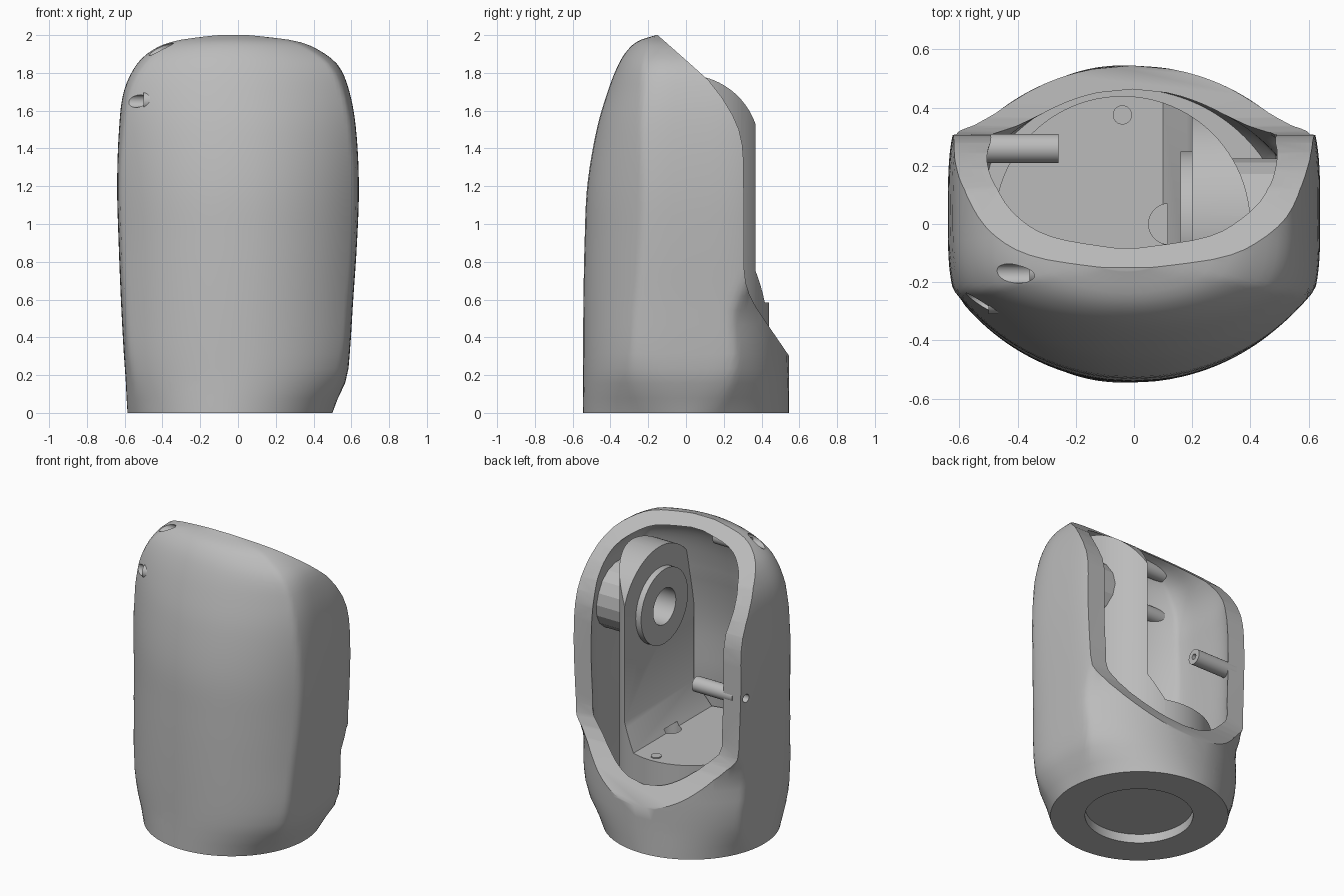
import bpy
import bmesh
import math
from mathutils import Matrix, Vector

cube = bpy.data.objects.get("Cube")
if cube:
    bpy.data.objects.remove(cube, do_unlink=True)

CENTRE_X = -0.04   # axis of the round base and the inner core

grey = bpy.data.materials.new("light_grey")
grey.use_nodes = True
grey.diffuse_color = (0.5, 0.5, 0.5, 1)
for node in grey.node_tree.nodes:
    if node.type == 'BSDF_PRINCIPLED':
        node.inputs["Base Color"].default_value = grey.diffuse_color


def add_object(name, bm):
    bmesh.ops.recalc_face_normals(bm, faces=bm.faces)
    mesh = bpy.data.meshes.new(name)
    bm.to_mesh(mesh)
    bm.free()
    mesh.materials.append(grey)
    obj = bpy.data.objects.new(name, mesh)
    bpy.context.collection.objects.link(obj)
    return obj


def activate(obj):
    bpy.ops.object.select_all(action='DESELECT')
    obj.select_set(True)
    bpy.context.view_layer.objects.active = obj


def boolean(obj, cutter, operation='DIFFERENCE'):
    """Apply a boolean and throw the helper away."""
    cutter.hide_render = True
    mod = obj.modifiers.new("cut", 'BOOLEAN')
    mod.operation = operation
    mod.solver = 'EXACT'
    mod.object = cutter
    activate(obj)
    bpy.ops.object.modifier_apply(modifier=mod.name)
    bpy.data.objects.remove(cutter, do_unlink=True)


def smooth(obj, degrees=35):
    activate(obj)
    bpy.ops.object.shade_smooth_by_angle(angle=math.radians(degrees))


def cylinder(name, radius, start, end, axis='Z', u=0.0, v=0.0, sides=48):
    """Cylinder along Z at (x=u, y=v), or along X at (y=u, z=v)."""
    bm = bmesh.new()
    bmesh.ops.create_cone(bm, cap_ends=True, segments=sides, radius1=radius,
                          radius2=radius, depth=end - start)
    mid = (start + end) / 2
    if axis == 'X':
        bm.transform(Matrix.Translation((mid, u, v)) @ Matrix.Rotation(math.pi / 2, 4, 'Y'))
    else:
        bm.transform(Matrix.Translation((u, v, mid)))
    return add_object(name, bm)


def prism(name, outline, axis, half):
    """Outline in (y, z) extruded along X, or in (x, z) extruded along Y."""
    bm = bmesh.new()
    place = (lambda d, a, b: (d, a, b)) if axis == 'X' else (lambda d, a, b: (a, d, b))
    face = bm.faces.new([bm.verts.new(place(-half, a, b)) for a, b in outline])
    moved = bmesh.ops.extrude_face_region(bm, geom=[face])["geom"]
    verts = [g for g in moved if isinstance(g, bmesh.types.BMVert)]
    bmesh.ops.translate(bm, verts=verts, vec=place(2 * half, 0, 0))
    return add_object(name, bm)


# Body sections: height, right half width, left half width, front depth,
# radius of the front arc, radius of the back arc
SECTIONS = [
    (0, .585, .5, .545, .545, .545),
    (.08, .59, .53, .545, .6, .6),
    (.18, .595, .575, .545, .7, .7),
    (.32, .605, .592, .545, .75, .75),
    (.6, .62, .61, .543, .76, .8),
    (.9, .632, .63, .537, .77, 1.4),
    (1.2, .64, .64, .523, .8, 1.5),
    (1.5, .63, .625, .473, .88, 1.5),
    (1.7, .605, .59, .415, .95, 1.5),
    (1.84, .54, .53, .36, .95, 1.5),
    (1.92, .455, .43, .31, .8, 1.5),
    (1.97, .34, .31, .25, .6, 1.5),
    (2, .16, .11, .16, .3, 1.5),
]
BACK_DEPTH = .545


def slope(i, k):
    a, b = SECTIONS[max(i - 1, 0)], SECTIONS[min(i + 1, len(SECTIONS) - 1)]
    return (b[k] - a[k]) / (b[0] - a[0])


def section_at(z):
    """Smooth cubic blend between the listed sections."""
    i = max(j for j in range(len(SECTIONS) - 1) if SECTIONS[j][0] <= z)
    lo, hi = SECTIONS[i], SECTIONS[i + 1]
    h = hi[0] - lo[0]
    t = (z - lo[0]) / h
    s = t * t * (3 - 2 * t)
    return [lo[k] * (1 - s) + hi[k] * s
            + h * t * (1 - t) * ((1 - t) * slope(i, k) - t * slope(i + 1, k))
            for k in range(1, 6)]


def ring(z, inset, sides=120):
    """Squarish sides trimmed by a wide arc at the front and the back."""
    right, left, front, front_arc, back_arc = section_at(z)
    mid, half = (left - right) / 2, max((left + right) / 2 - inset, .03)
    square = min(1, z / .3)
    points = []
    for j in range(sides):
        angle = math.tau * j / sides
        c, s = math.cos(angle), math.sin(angle)
        depth, arc, n = (BACK_DEPTH, back_arc, 2 + 2 * square) if s > 0 else \
            (front, front_arc, 2 + square)
        depth, arc = max(depth - inset, .03), max(arc - inset, .1)
        p = Vector((half * math.copysign(abs(c) ** (2 / n), c),
                    depth * math.copysign(abs(s) ** (2 / n), s)))
        centre = Vector((0, math.copysign(1, s) * (depth - arc)))
        along, size = p.dot(centre), p.length_squared
        reach = along ** 2 - size * (centre.length_squared - arc ** 2)
        p *= min(1, (along + math.sqrt(max(reach, 0))) / size)
        points.append((mid + p.x, p.y))
    return points


def loft(name, levels):
    """Skin rings given as (height, section height, inset)."""
    bm = bmesh.new()
    rings = [[bm.verts.new((x, y, z)) for x, y in ring(source, inset)]
             for z, source, inset in levels]
    for low, high in zip(rings, rings[1:]):
        for j in range(len(low)):
            bm.faces.new((low[j - 1], low[j], high[j], high[j - 1]))
    bm.faces.new(rings[0])
    bm.faces.new(rings[-1])
    return add_object(name, bm)


def wall(z):
    if z < .8:
        return .08 + .03 * max(0, min(1, (z - .4) / .4))
    return .11 - .04 * max(0, min(1, (z - 1.5) / .4))


# Outer shell, hollowed and opened at the back by a sloping cut
heights = [2 * math.sin(math.pi / 2 * i / 40) for i in range(41)]
shell = loft("outer_shell", [(z, z, 0) for z in heights])
inner = [.12 + 1.82 * math.sin(math.pi / 2 * i / 40) for i in range(41)]
cavity = loft("cavity_cutter",
              [(z, min(z + .06 * min(z / 1.8, 1), 2), wall(z)) for z in inner])
boolean(shell, cavity)
back_edge = [(-.31, 2.14), (-.15, 2), (.02, 1.85), (.12, 1.76), (.19, 1.67), (.245, 1.58),
             (.28, 1.5), (.298, 1.42), (.305, 1.33), (.308, .76), (.316, .69),
             (.335, .63), (.365, .57), (.41, .5), (.54, .31), (.8, -.07)]
boolean(shell, prism("opening_cutter", back_edge + [(1.2, -.07), (1.2, 2.14)], 'X', 1))

# Round recess underneath
boolean(shell, cylinder("recess_cutter", .33, -.2, .06, u=CENTRE_X, sides=64))

# Sideways screw holes: radius, depth end, y, z
for radius, end, y, z in [(.033, -.15, -.485, .155), (.033, -.15, .485, .155),
                          (.033, -.42, -.27, 1.65), (.033, -.28, -.17, 1.925),
                          (.027, -.57, .26, 1.09)]:
    boolean(shell, cylinder("screw_cutter", radius, -1, end, 'X', y, z, 24))
smooth(shell)

# Inner core: round body with a low tray on one side and a tall mount on the other
core = cylinder("inner_core", .44, .1, 1.9, u=CENTRE_X, sides=96)
step = [(-.7, .06), (.7, .06), (.7, 1.95), (.2, 1.95), (.2, .75), (.1, .585), (-.7, .585)]
boolean(core, prism("step_cutter", step, 'Y', .7), 'INTERSECT')
dome = [(.39 * math.cos(math.pi * i / 48), 1.4 + .39 * math.sin(math.pi * i / 48))
        for i in range(49)]
dome = [(.6, 0), (.6, 1.4)] + dome + [(-.6, 1.4), (-.6, 0)]
boolean(core, prism("dome_cutter", dome, 'X', 1), 'INTERSECT')
boolean(core, cylinder("notch_cutter", .07, .52, .61, u=.12, sides=32))
boolean(core, cylinder("bore_cutter", .12, 0, .32, 'X', 0, 1.4))
smooth(core)

# Bearing ring on the mount
bearing = cylinder("bearing_ring", .25, .16, .21, 'X', 0, 1.4, 64)
boolean(bearing, cylinder("bore_cutter", .12, 0, .4, 'X', 0, 1.4))
smooth(bearing)

# Ribbed drive between the mount and the wall
cylinder("ribbed_drive", .225, .33, .54, 'X', 0, 1.4, 18)

# Bosses for the screws
for name, start, end, y, z in [("side_peg", -.56, -.26, .26, 1.09),
                               ("upper_boss", -.5, -.27, -.26, 1.65),
                               ("top_boss", -.36, -.12, -.16, 1.89)]:
    peg = cylinder(name, .05, start, end, 'X', y, z, 32)
    boolean(peg, cylinder("peg_cutter", .018, end - .05, end + .1, 'X', y, z, 16))
    smooth(peg)

# Tray screw
smooth(cylinder("tray_screw", .033, .57, .592, u=CENTRE_X, v=.375, sides=24))
